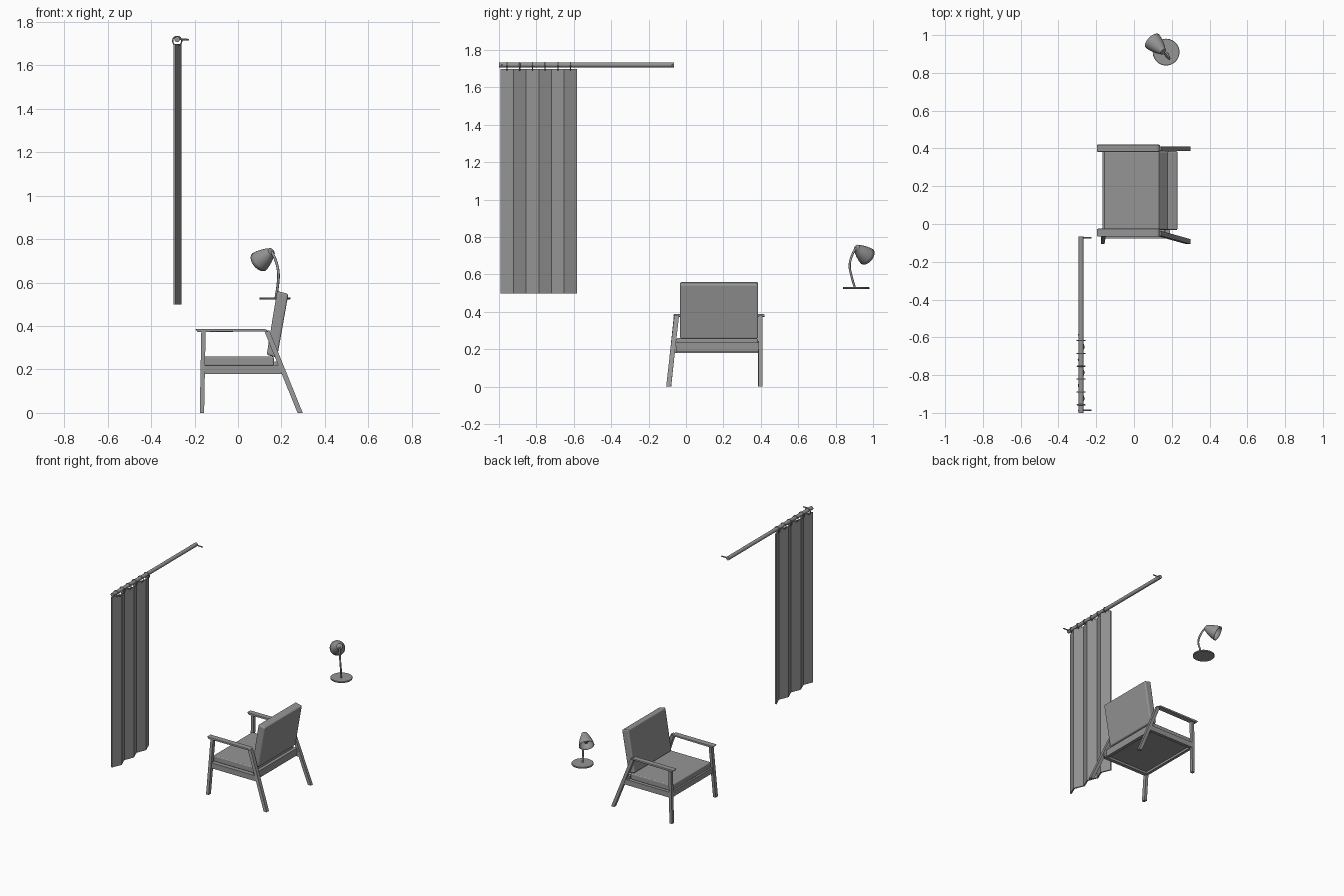
import bpy, bmesh, math
from mathutils import Vector

if "Cube" in bpy.data.objects:
    bpy.data.objects.remove(bpy.data.objects["Cube"])


def finish(name, bm, smooth=False):
    bmesh.ops.recalc_face_normals(bm, faces=bm.faces)
    me = bpy.data.meshes.new(name)
    bm.to_mesh(me)
    bm.free()
    ob = bpy.data.objects.new(name, me)
    bpy.context.collection.objects.link(ob)
    if smooth:
        bpy.ops.object.select_all(action='DESELECT')
        ob.select_set(True)
        bpy.context.view_layer.objects.active = ob
        bpy.ops.object.shade_smooth_by_angle(angle=math.radians(35))
    return ob


def bevel(ob, width, segments=2):
    m = ob.modifiers.new("soft_edges", 'BEVEL')
    m.width, m.segments = width, segments


def loft(name, sections):
    """Solid through a list of equal-length point loops, capped at the ends."""
    bm = bmesh.new()
    loops = [[bm.verts.new(p) for p in s] for s in sections]
    n = len(loops[0])
    for a, b in zip(loops, loops[1:]):
        for i in range(n):
            j = (i + 1) % n
            bm.faces.new((a[i], a[j], b[j], b[i]))
    bm.faces.new(loops[0])
    bm.faces.new(loops[-1])
    return finish(name, bm)


def box(name, x0, x1, y0, y1, z0, z1):
    return loft(name, [[(x0, y0, z), (x1, y0, z), (x1, y1, z), (x0, y1, z)] for z in (z0, z1)])


def leg(name, p, q, wx, wy):
    return loft(name, [[(c[0] + sx * wx / 2, c[1] + sy * wy / 2, c[2])
                        for sx, sy in ((-1, -1), (1, -1), (1, 1), (-1, 1))] for c in (p, q)])


def extrude_y(name, profile, y0, y1):
    return loft(name, [[(x, y, z) for x, z in profile] for y in (y0, y1)])


def tube(name, points, r, kind='POLY'):
    cu = bpy.data.curves.new(name, 'CURVE')
    cu.dimensions = '3D'
    cu.bevel_depth, cu.bevel_resolution, cu.use_fill_caps = r, 4, True
    sp = cu.splines.new('BEZIER' if kind == 'BEZIER' else 'POLY')
    pts = sp.bezier_points if kind == 'BEZIER' else sp.points
    pts.add(len(points) - 1)
    for b, p in zip(pts, points):
        if kind == 'BEZIER':
            b.co = p
            b.handle_left_type = b.handle_right_type = 'AUTO'
        else:
            b.co = (*p, 1)
    ob = bpy.data.objects.new(name, cu)
    bpy.context.collection.objects.link(ob)
    return ob


def lathe(name, profile, origin, axis, n=32, thickness=0):
    """Revolve (radius, distance) points about an axis."""
    rot = Vector((0, 0, 1)).rotation_difference(Vector(axis)).to_matrix()
    bm = bmesh.new()
    rings = [[bm.verts.new(Vector(origin) + rot @ Vector(
        (r * math.cos(2 * math.pi * i / n), r * math.sin(2 * math.pi * i / n), h)))
        for i in range(n)] for r, h in profile]
    for a, b in zip(rings, rings[1:]):
        for i in range(n):
            j = (i + 1) % n
            bm.faces.new((a[i], a[j], b[j], b[i]))
    bm.faces.new(rings[0])
    if not thickness:
        bm.faces.new(rings[-1])
    ob = finish(name, bm, True)
    if thickness:
        s = ob.modifiers.new("shell", 'SOLIDIFY')
        s.thickness, s.offset = thickness, -1
    return ob


# Curtain rod, brackets
RX, RZ = -0.28, 1.72
lathe("curtain_rod", [(0.013, 0), (0.013, 0.935)], (RX, -1.0, RZ), (0, 1, 0), 24)
for i, y in enumerate((-0.986, -0.074)):
    tube(f"rod_bracket_{i}", [(RX, y, RZ), (-0.225, y, RZ - 0.002)], 0.004)

# Folded curtain panel
t = 0.005
ys = [-0.991 + i * 0.408 / 6 for i in range(7)]
xs = [-0.293 if i % 2 == 0 else -0.265 for i in range(7)]
loft("curtain", [[(x - t, y, z), (x + t, y, z), (x + t, y, z2), (x - t, y, z2)]
                 for x, y, z, z2 in ((x, y, 0.498, 1.698) for x, y in zip(xs, ys))])

# Curtain rings
for i in range(6):
    y = (ys[i] + ys[i + 1]) / 2
    bpy.ops.mesh.primitive_torus_add(location=(RX, y, 1.712), rotation=(math.pi / 2, 0, 0),
                                     major_radius=0.021, minor_radius=0.003,
                                     major_segments=24, minor_segments=8)
    bpy.context.object.name = f"curtain_ring_{i}"

# Chair legs
leg("front_leg_a", (-0.159, -0.052, 0.377), (-0.166, -0.092, 0), 0.02, 0.026)
leg("front_leg_b", (-0.159, 0.398, 0.377), (-0.166, 0.396, 0), 0.02, 0.022)
leg("rear_leg_a", (0.132, -0.05, 0.38), (0.286, -0.093, 0), 0.024, 0.026)
leg("rear_leg_b", (0.132, 0.398, 0.38), (0.286, 0.398, 0), 0.024, 0.022)

# Armrests
arm = [(-0.197, 0.387), (0.125, 0.387), (0.14, 0.375), (-0.185, 0.372)]
for n, y0, y1 in (("a", -0.066, -0.025), ("b", 0.382, 0.42)):
    bevel(extrude_y("armrest_" + n, arm, y0, y1), 0.003)

# Seat frame
box("side_rail_a", -0.165, 0.21, -0.078, -0.052, 0.18, 0.218)
box("side_rail_b", -0.165, 0.21, 0.384, 0.406, 0.18, 0.218)
box("front_rail", -0.168, -0.148, -0.07, 0.4, 0.18, 0.218)
box("back_rail", 0.168, 0.19, -0.068, 0.396, 0.186, 0.236)
box("seat_board", -0.15, 0.175, -0.055, 0.388, 0.195, 0.218)

# Cushions
bevel(box("seat_cushion", -0.158, 0.165, -0.05, 0.385, 0.216, 0.259), 0.007, 3)
back = [(0.132, 0.267), (0.18, 0.255), (0.232, 0.548), (0.18, 0.561)]
bevel(extrude_y("back_cushion", back, -0.032, 0.386), 0.009, 3)

# Desk lamp
lathe("lamp_base", [(0.069, 0), (0.071, 0.002), (0.071, 0.008), (0.069, 0.01)],
      (0.17, 0.91, 0.522), (0, 0, 1), 40)
tube("lamp_stem", [(0.174, 0.903, 0.528), (0.184, 0.884, 0.595), (0.186, 0.875, 0.645),
                   (0.174, 0.887, 0.70), (0.156, 0.908, 0.742)], 0.006, 'BEZIER')
lathe("lamp_shade", [(0.012, 0), (0.019, 0.003), (0.022, 0.012), (0.03, 0.027), (0.04, 0.053),
                     (0.047, 0.078), (0.05, 0.096)],
      (0.156, 0.91, 0.744), (-0.062, 0.062, -0.052), 32, 0.002)
lathe("lamp_bulb", [(0.008, 0), (0.01, 0.03), (0.018, 0.05), (0.018, 0.06), (0.01, 0.072)],
      (0.154, 0.912, 0.742), (-0.062, 0.062, -0.052), 16)

# Dark grey finish on every part
grey = bpy.data.materials.new("dark_grey")
grey.diffuse_color = (0.3, 0.3, 0.3, 1)
grey.use_nodes = True
grey.node_tree.nodes["Principled BSDF"].inputs["Base Color"].default_value = grey.diffuse_color
for ob in bpy.data.objects:
    ob.data.materials.append(grey)
